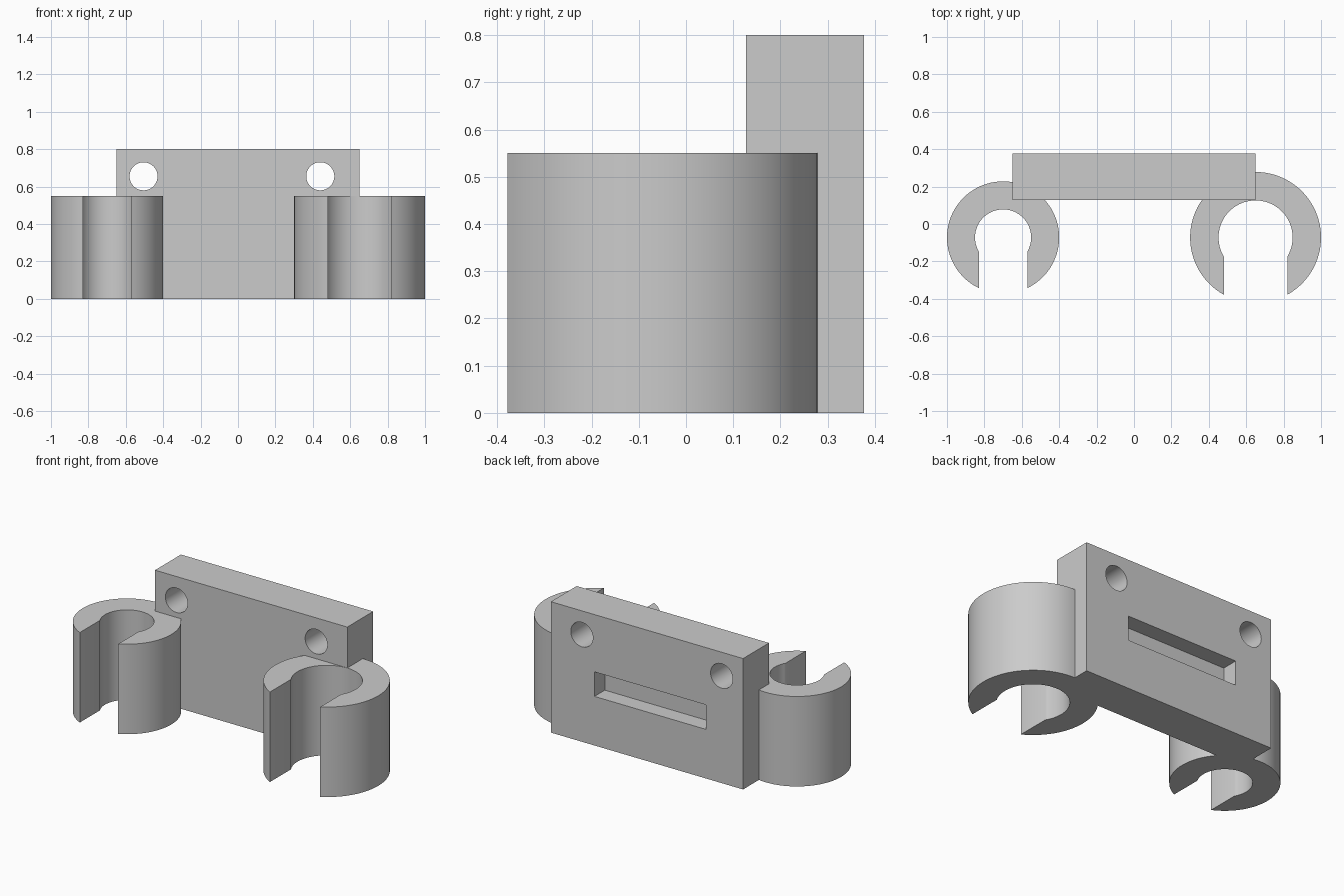
import bpy, bmesh, math
from mathutils import Vector

cube = bpy.data.objects.get("Cube")
if cube:
    bpy.data.objects.remove(cube, do_unlink=True)

grey = bpy.data.materials.new("light grey plastic")
grey.use_nodes = True
grey.diffuse_color = (0.6, 0.6, 0.6, 1)
grey.node_tree.nodes["Principled BSDF"].inputs["Base Color"].default_value = (0.6, 0.6, 0.6, 1)

FRONT, BACK = 0.127, 0.377
CLIP_Y, CLIP_HEIGHT = -0.072, 0.55


def prism(name, profile, direction):
    """Extrude a closed outline along a direction."""
    bm = bmesh.new()
    face = bm.faces.new([bm.verts.new(p) for p in profile])
    new = bmesh.ops.extrude_face_region(bm, geom=[face])["geom"]
    bmesh.ops.translate(bm, vec=direction, verts=[g for g in new if isinstance(g, bmesh.types.BMVert)])
    bmesh.ops.recalc_face_normals(bm, faces=bm.faces)
    mesh = bpy.data.meshes.new(name)
    bm.to_mesh(mesh)
    bm.free()
    mesh.materials.append(grey)
    obj = bpy.data.objects.new(name, mesh)
    bpy.context.collection.objects.link(obj)
    return obj


def box(name, x0, x1, y0, y1, z0, z1):
    outline = [(x0, y0, z0), (x1, y0, z0), (x1, y1, z0), (x0, y1, z0)]
    return prism(name, outline, Vector((0, 0, z1 - z0)))


def clip(name, x, outer, inner, half_gap, steps=72):
    """C-shaped clip whose parallel-sided mouth opens to the front."""
    def arc(radius):
        start = -math.pi / 2 + math.asin(half_gap / radius)
        sweep = 2 * math.pi - 2 * math.asin(half_gap / radius)
        angles = [start + sweep * i / steps for i in range(steps + 1)]
        return [(x + radius * math.cos(a), CLIP_Y + radius * math.sin(a), 0) for a in angles]
    # The sweep ends on the other side of the mouth
    def trimmed(radius):
        gap = math.asin(half_gap / radius)
        angles = [-math.pi / 2 + gap + (2 * math.pi - 2 * gap) * i / steps for i in range(steps + 1)]
        return [(x + radius * math.cos(a), CLIP_Y + radius * math.sin(a), 0) for a in angles]
    return prism(name, trimmed(outer) + trimmed(inner)[::-1], Vector((0, 0, CLIP_HEIGHT)))


def boolean(target, other, operation):
    mod = target.modifiers.new(other.name, "BOOLEAN")
    mod.operation, mod.solver, mod.object = operation, "EXACT", other
    bpy.context.view_layer.objects.active = target
    bpy.ops.object.modifier_apply(modifier=mod.name)
    bpy.data.objects.remove(other, do_unlink=True)


# Mounting plate joined with the two pipe clips
bracket = box("clip_bracket", -0.65, 0.65, FRONT, BACK, 0, 0.8)
boolean(bracket, clip("small_clip", -0.7, 0.3, 0.15, 0.13), "UNION")
boolean(bracket, clip("large_clip", 0.65, 0.35, 0.198, 0.17), "UNION")

# Screw holes through the plate
for x in (-0.505, 0.44):
    circle = [(x + 0.075 * math.cos(a), FRONT - 0.1, 0.655 + 0.075 * math.sin(a))
              for a in (math.tau * i / 48 for i in range(48))]
    boolean(bracket, prism("screw_hole", circle, Vector((0, 0.5, 0))), "DIFFERENCE")

# Shallow pocket in the back
boolean(bracket, box("back_pocket", -0.4, 0.355, BACK - 0.1, BACK + 0.1, 0.3, 0.45), "DIFFERENCE")

bpy.ops.object.select_all(action="DESELECT")
bracket.select_set(True)
bpy.context.view_layer.objects.active = bracket
bpy.ops.object.shade_smooth_by_angle(angle=math.radians(30))
